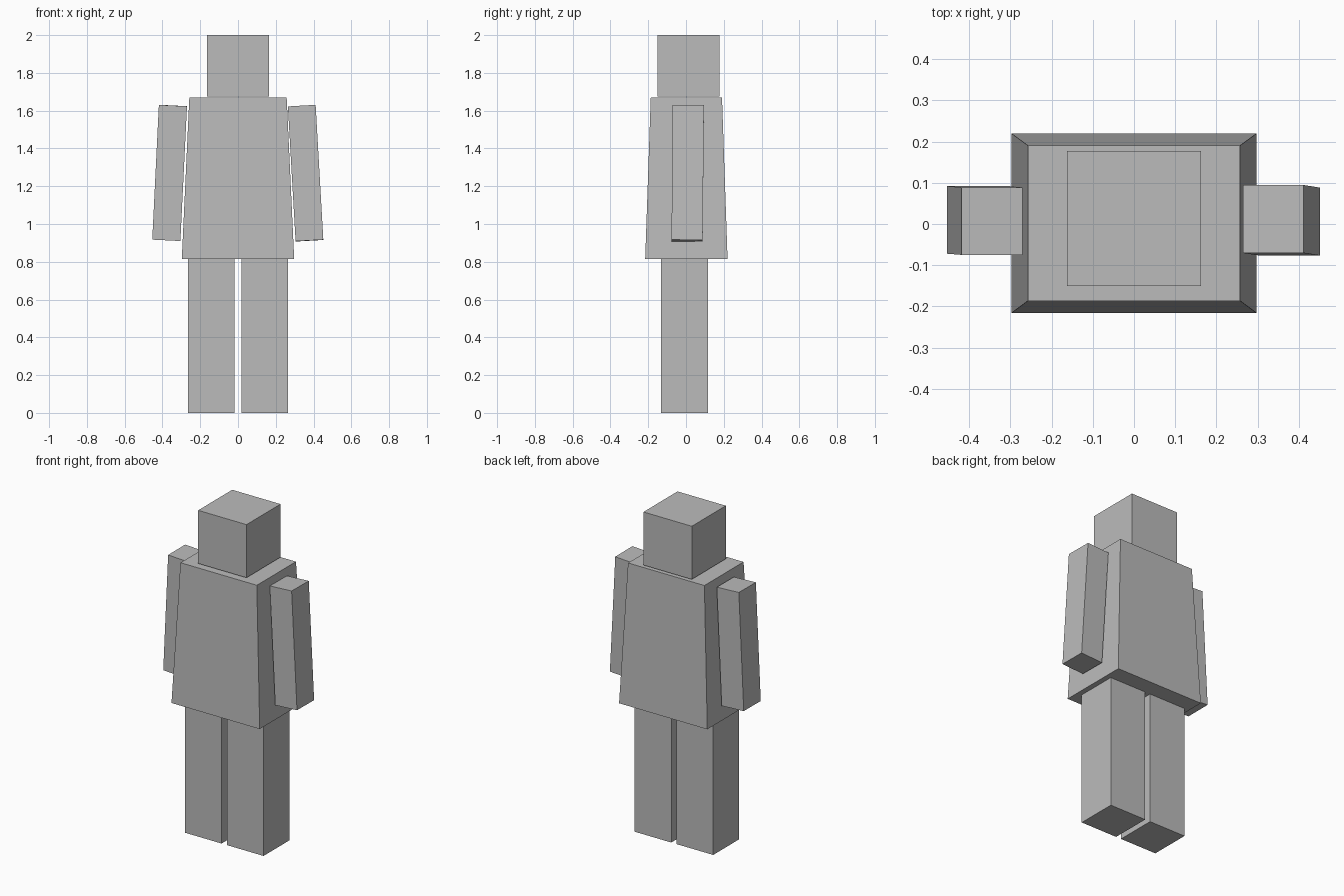
import bpy, bmesh
from mathutils import Vector

if "Cube" in bpy.data.objects:
    bpy.data.objects.remove(bpy.data.objects["Cube"])

grey = bpy.data.materials.new("plain grey")
grey.diffuse_color = (0.5, 0.5, 0.5, 1)
grey.use_nodes = True
grey.node_tree.nodes["Principled BSDF"].inputs["Base Color"].default_value = grey.diffuse_color


def block(name, center, size, rotation=(0, 0, 0), taper=(1, 1)):
    """Box of a given size; taper scales the top face in x and y."""
    bm = bmesh.new()
    bmesh.ops.create_cube(bm, size=1)
    for v in bm.verts:
        top = v.co.z > 0
        v.co = v.co * Vector(size)
        if top:
            v.co.x *= taper[0]
            v.co.y *= taper[1]
    mesh = bpy.data.meshes.new(name)
    bm.to_mesh(mesh)
    bm.free()
    mesh.materials.append(grey)
    obj = bpy.data.objects.new(name, mesh)
    obj.location = center
    obj.rotation_euler = rotation
    bpy.context.collection.objects.link(obj)
    return obj


# Head, floating just above the torso
block("head", (0, 0.013, 1.838), (0.326, 0.328, 0.324))

# Torso, narrower at the shoulders
block("torso", (0, 0.002, 1.2415), (0.595, 0.436, 0.855), taper=(0.866, 0.865))

# Arms, tilted slightly outward at the hands
block("left_arm", (-0.362, 0.0085, 1.2705), (0.149, 0.164, 0.714), (0.004, 0.049, 0))
block("right_arm", (0.358, 0.009, 1.269), (0.147, 0.165, 0.715), (-0.009, -0.057, 0))

# Legs
for side, x in (("left", -0.1415), ("right", 0.1415)):
    block(side + "_leg", (x, -0.008, 0.407), (0.248, 0.25, 0.814))
